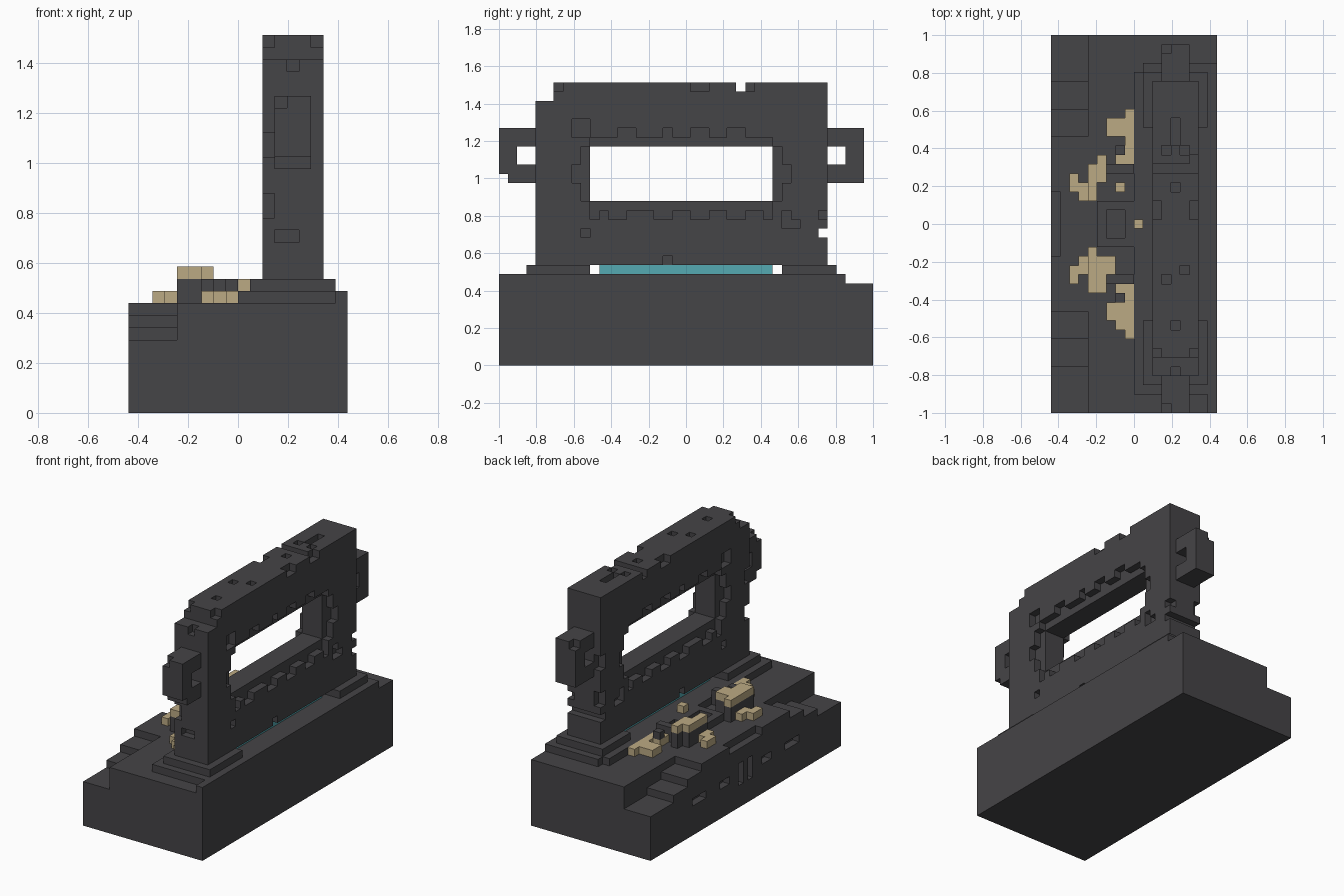
import bpy
import bmesh
from itertools import product
from mathutils import Vector

UNIT = 2 / 41                      # edge of one block
ORIGIN = Vector((-9, -20.5, 0))    # corner of the block grid


def make_material(name, colour):
    mat = bpy.data.materials.new(name)
    mat.use_nodes = True
    mat.diffuse_color = (*colour, 1)
    mat.node_tree.nodes["Principled BSDF"].inputs["Base Color"].default_value = (*colour, 1)
    return mat


def box(x, y, z):
    """All blocks inside the half-open ranges x, y and z."""
    return set(product(range(*x), range(*y), range(*z)))


def mirrored(blocks):
    """Blocks together with their reflection across the length."""
    return blocks | {(x, 40 - y, z) for x, y, z in blocks}


def marked(rows, start):
    """Row and column numbers of every # in a text pattern."""
    return [(r, c + start) for r, row in enumerate(rows)
            for c, mark in enumerate(row) if mark == "#"]


def build(name, blocks, material):
    """Turn a set of blocks into one mesh made of its exposed faces."""
    bm = bmesh.new()
    corners = {}

    def corner(point):
        key = tuple(point)
        if key not in corners:
            corners[key] = bm.verts.new((Vector(key) + ORIGIN) * UNIT)
        return corners[key]

    for block in blocks:
        for axis, side in product(range(3), (0, 1)):
            neighbour = list(block)
            neighbour[axis] += 2 * side - 1
            if tuple(neighbour) in blocks:
                continue
            u, v = (axis + 1) % 3, (axis + 2) % 3
            loop = []
            for a, b in ((0, 0), (1, 0), (1, 1), (0, 1)):
                point = list(block)
                point[axis] += side
                point[u] += a
                point[v] += b
                loop.append(corner(point))
            bm.faces.new(loop if side else loop[::-1])
    mesh = bpy.data.meshes.new(name)
    bm.to_mesh(mesh)
    bm.free()
    mesh.materials.append(material)
    obj = bpy.data.objects.new(name, mesh)
    bpy.context.collection.objects.link(obj)
    return obj


default_cube = bpy.data.objects.get("Cube")
if default_cube:
    bpy.data.objects.remove(default_cube)

stone = make_material("dark stone", (0.06, 0.058, 0.063))
gold = make_material("pale gold", (0.50, 0.40, 0.23))
glow = make_material("teal glow", (0.09, 0.40, 0.45))

# Base with corner stairs, a middle ledge and slots along the stair side
base = box((0, 18), (0, 41), (0, 9))
for step, (near, far) in enumerate(((0, 5), (5, 8), (8, 11))):
    base -= mirrored(box((0, 4), (near, far), (6 + step, 9)))
base -= box((0, 1), (17, 24), (8, 9))
slots = box((0, 1), (29, 32), (4, 5)) | box((0, 1), (24, 26), (4, 5))
slots |= box((0, 1), (21, 22), (3, 6))
base -= mirrored(slots)

# Low platform under the frame
base |= box((9, 18), (2, 37), (9, 10)) | box((10, 18), (37, 38), (9, 10))
base |= box((17, 18), (0, 2), (9, 10))
build("base", base, stone)

# Feet at both ends with the glowing strip between them
build("front_foot", box((10, 17), (3, 10), (10, 11)), stone)
build("back_foot", box((10, 17), (31, 37), (10, 11)), stone)
build("glow_strip", box((12, 15), (11, 30), (10, 11)), glow)

# Upright frame with its opening and worn outline
frame = box((11, 16), (4, 36), (11, 31))
frame -= box((11, 16), (10, 30), (18, 24))
frame -= box((11, 16), (4, 6), (29, 31))
frame -= box((11, 16), (26, 27), (30, 31))
frame -= box((11, 16), (35, 36), (14, 15))

# Chips on both broad faces, listed from the top row down
SIDES = ".....#....................#"
BUMPS = "....##....................##"
LEDGE = "......####################"
CHIPS = [
    "....##",
    "....##...##...#..##..##",
    LEDGE, SIDES, SIDES, BUMPS, BUMPS, SIDES, SIDES, LEDGE,
    "......#.##...##..##..##..#.#...#",
    "...........................##",
    ".....#.........................#",
    "",
    "",
    "..............#",
]
for row, y in marked(CHIPS, 4):
    frame -= {(x, y, 26 - row) for x in (11, 15)}

# Chips along the top, one text row per block across the thickness
TOP_CHIPS = [
    "..#..............##.............",
    "..........#.............#.......",
    ".....#..............#....###....",
    "...........#............#.......",
    "..#..............##....#........",
]
frame -= {(11 + row, y, 30) for row, y in marked(TOP_CHIPS, 4)}

# Chips on the narrow ends
for y in (4, 35):
    frame -= box((11, 12), (y, y + 1), (21, 23))
    frame -= box((11, 12), (y, y + 1), (16, 18))
    frame -= box((12, 14), (y, y + 1), (14, 15))
frame -= box((13, 14), (4, 5), (28, 29))
build("frame", frame, stone)

# Handles on both ends of the frame
front_handle = box((12, 15), (0, 4), (20, 26)) - box((12, 15), (2, 4), (22, 24))
front_handle -= box((12, 15), (0, 1), (20, 21))
front_handle -= {(12, 0, 25)}
build("front_handle", front_handle, stone)
back_handle = box((12, 15), (36, 40), (20, 26)) - box((12, 15), (36, 38), (22, 24))
build("back_handle", back_handle - {(12, 39, 25)}, stone)

# Gold relief: low wings and tips, with two raised mounds
LOW_GOLD = [
    "......##........##",
    ".......##......##",
    "",
    "",
    "..##...............  .##",
    ".###.#..........#..##.##",
    "######.............######",
    "............#",
]
RAISED_GOLD = [
    "",
    "",
    ".....#####.....####",
    ".....####........###",
    ".......##",
]
ornament = {(2 + row, y, 9) for row, y in marked(LOW_GOLD, 8)}
raised = {(2 + row, y, 11) for row, y in marked(RAISED_GOLD, 8)}
ornament -= {(9, 20, 9)}
ornament |= {(9, 20, 10)}
build("gold_relief", ornament | raised, gold)

# Stone carving that carries the relief
carving = {(x, y, z) for x, y, _ in raised for z in (9, 10)}
carving |= mirrored(box((6, 9), (14, 15), (9, 11)) | {(7, 12, 9), (7, 12, 10)})
carving |= box((5, 9), (18, 23), (9, 10)) - box((6, 8), (19, 22), (9, 10))
build("stone_carving", carving - ornament, stone)
